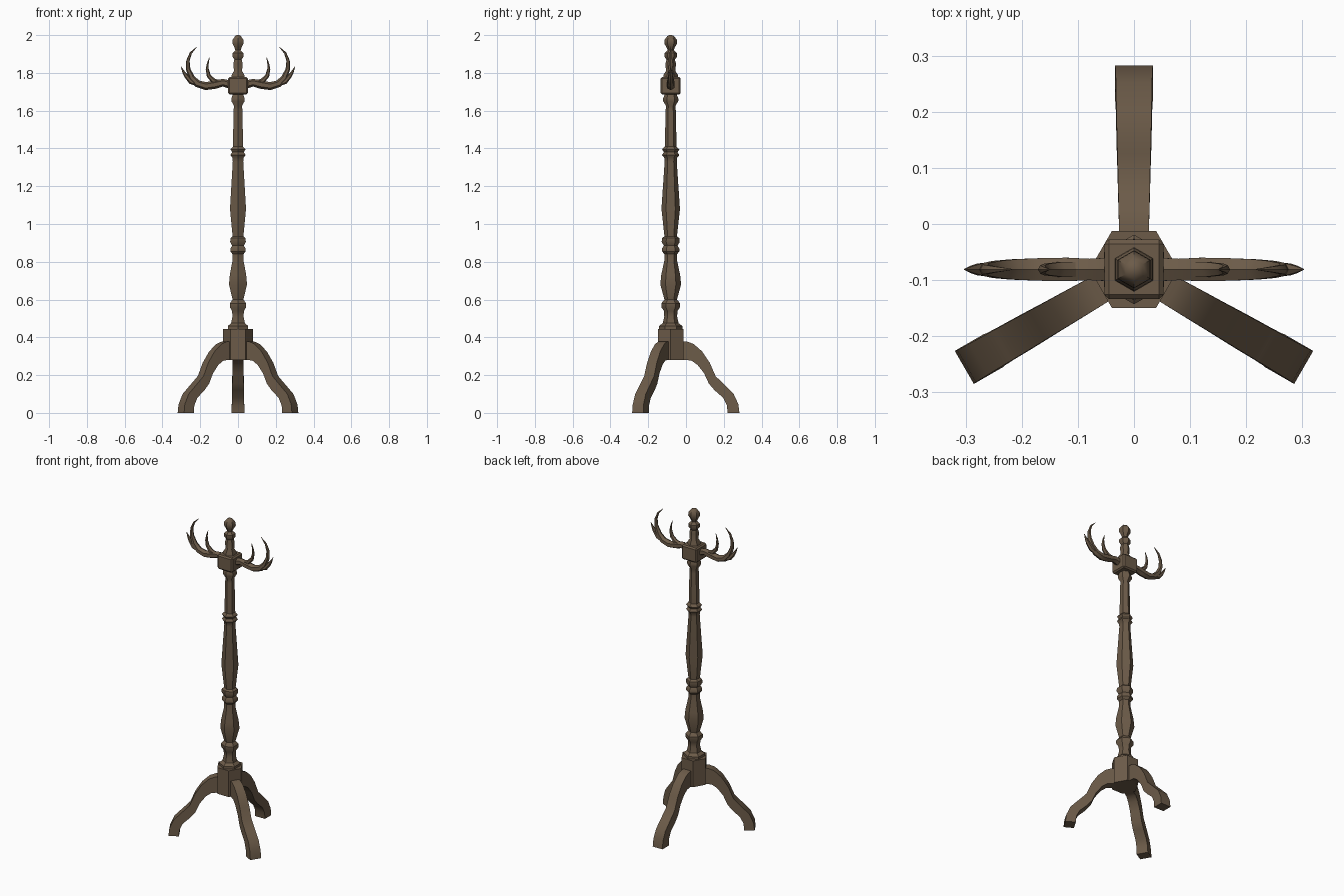
import bpy, bmesh, math
from mathutils import Vector, Matrix

cube = bpy.data.objects.get("Cube")
if cube:
    bpy.data.objects.remove(cube, do_unlink=True)

AXIS_Y = -0.081  # the post stands in front of the centre

wood = bpy.data.materials.new("dark brown wood")
wood.use_nodes = True
colour = (0.15, 0.105, 0.066, 1)
wood.diffuse_color = colour
bsdf = next(n for n in wood.node_tree.nodes if n.type == 'BSDF_PRINCIPLED')
bsdf.inputs["Base Color"].default_value = colour
bsdf.inputs["Roughness"].default_value = 0.8


def finish(name, bm, angle=0, smooth=35):
    """Turn a bmesh into an object placed on the post axis."""
    bmesh.ops.recalc_face_normals(bm, faces=bm.faces)
    mesh = bpy.data.meshes.new(name)
    bm.to_mesh(mesh)
    bm.free()
    mesh.materials.append(wood)
    obj = bpy.data.objects.new(name, mesh)
    bpy.context.collection.objects.link(obj)
    obj.matrix_world = Matrix.Translation((0, AXIS_Y, 0)) @ Matrix.Rotation(angle, 4, 'Z')
    bpy.ops.object.select_all(action='DESELECT')
    obj.select_set(True)
    bpy.context.view_layer.objects.active = obj
    bpy.ops.object.shade_smooth_by_angle(angle=math.radians(smooth))
    return obj


def skin(bm, rings):
    """Bridge equal rings of points and cap both ends."""
    loops = [[bm.verts.new(p) for p in ring] for ring in rings]
    n = len(loops[0])
    for a, b in zip(loops, loops[1:]):
        for i in range(n):
            j = (i + 1) % n
            bm.faces.new((a[i], a[j], b[j], b[i]))
    bm.faces.new(loops[0])
    bm.faces.new(loops[-1])


def turned(name, profile, sides, start):
    """Faceted turning from (radius, z) pairs."""
    bm = bmesh.new()
    turns = [start + math.tau * i / sides for i in range(sides)]
    skin(bm, [[(r * math.cos(t), r * math.sin(t), z) for t in turns] for r, z in profile])
    return finish(name, bm)


def tine(bm, path, sides=6):
    """Tapered tube along (x, z, radius) points in the plane of the antlers."""
    pts = [Vector((x, 0, z)) for x, z, r in path]
    rings = []
    for i, p in enumerate(pts):
        along = (pts[min(i + 1, len(pts) - 1)] - pts[max(i - 1, 0)]).normalized()
        across = along.cross(Vector((0, 1, 0)))
        r = path[i][2]
        rings.append([p + across * r * math.cos(math.tau * k / sides)
                      + Vector((0, r * 1.1 * math.sin(math.tau * k / sides), 0))
                      for k in range(sides)])
    skin(bm, rings)


# Turned post, from the foot block up to the hook block
turned("post", [
    (.062, .44), (.062, .46), (.042, .475), (.034, .51), (.036, .54), (.05, .56),
    (.05, .58), (.033, .6), (.055, .68), (.05, .73), (.033, .81), (.033, .84),
    (.046, .855), (.046, .87), (.036, .885), (.048, .905), (.046, .925), (.033, .935),
    (.049, 1.08), (.032, 1.33), (.034, 1.35), (.046, 1.365), (.036, 1.38),
    (.046, 1.395), (.031, 1.41), (.027, 1.6), (.025, 1.625), (.04, 1.65),
    (.04, 1.665), (.03, 1.69)], 6, -math.pi / 2)

# Finial
turned("finial", [
    (.04, 1.77), (.038, 1.79), (.025, 1.81), (.028, 1.85), (.022, 1.87),
    (.033, 1.885), (.033, 1.905), (.016, 1.92), (.022, 1.935), (.034, 1.955),
    (.033, 1.975), (.018, 1.995), (.006, 2.0)], 6, -math.pi / 2)

# Six-sided foot block
turned("foot_block", [(.079, .28), (.079, .445)], 6, 0)

# Square hook block with bevelled edges
bm = bmesh.new()
bmesh.ops.create_cube(bm, size=1, matrix=Matrix.Translation((0, 0, 1.732))
                      @ Matrix.Diagonal((.106, .106, .092, 1)))
bmesh.ops.bevel(bm, geom=bm.edges[:], offset=.008, segments=1, affect='EDGES')
finish("hook_block", bm, smooth=20)

# Three curved legs: upper and lower outlines as (distance, height)
upper = [(.04, .38), (.085, .378), (.12, .365), (.165, .325), (.205, .265), (.235, .195),
         (.28, .15), (.33, .1), (.355, .045), (.36, 0)]
lower = [(.04, .28), (.08, .28), (.108, .277), (.14, .255), (.175, .21), (.2, .155),
         (.23, .12), (.275, .08), (.295, .04), (.298, 0)]
for name, degrees, reach in (("back_leg", 90, 1.01), ("left_leg", -30, .97), ("right_leg", 210, .97)):
    bm = bmesh.new()
    rings = []
    for i, (u, l) in enumerate(zip(upper, lower)):
        w = .026 + .008 * i / (len(upper) - 1)
        rings.append([(u[0] * reach, -w, u[1]), (u[0] * reach, w, u[1]),
                      (l[0] * reach, w, l[1]), (l[0] * reach, -w, l[1])])
    skin(bm, rings)
    finish(name, bm, math.radians(degrees))

# Pair of antler hooks, each a beam with three tines
beam = [(.04, 1.738, .022), (.08, 1.748, .02), (.12, 1.738, .022), (.17, 1.73, .021),
        (.215, 1.743, .019), (.245, 1.775, .016), (.264, 1.82, .012),
        (.265, 1.865, .009), (.25, 1.905, .006), (.218, 1.938, .001)]
outer = [(.2, 1.738, .014), (.25, 1.755, .014), (.275, 1.785, .011), (.288, 1.805, .007), (.302, 1.833, .001)]
inner = [(.09, 1.745, .014), (.13, 1.757, .014), (.155, 1.785, .011), (.163, 1.82, .008),
         (.16, 1.85, .005), (.151, 1.882, .001)]
for name, side in (("left_antler", 1), ("right_antler", -1)):
    bm = bmesh.new()
    for path in (beam, outer, inner):
        tine(bm, [(x * side, z, r) for x, z, r in path])
    finish(name, bm)
